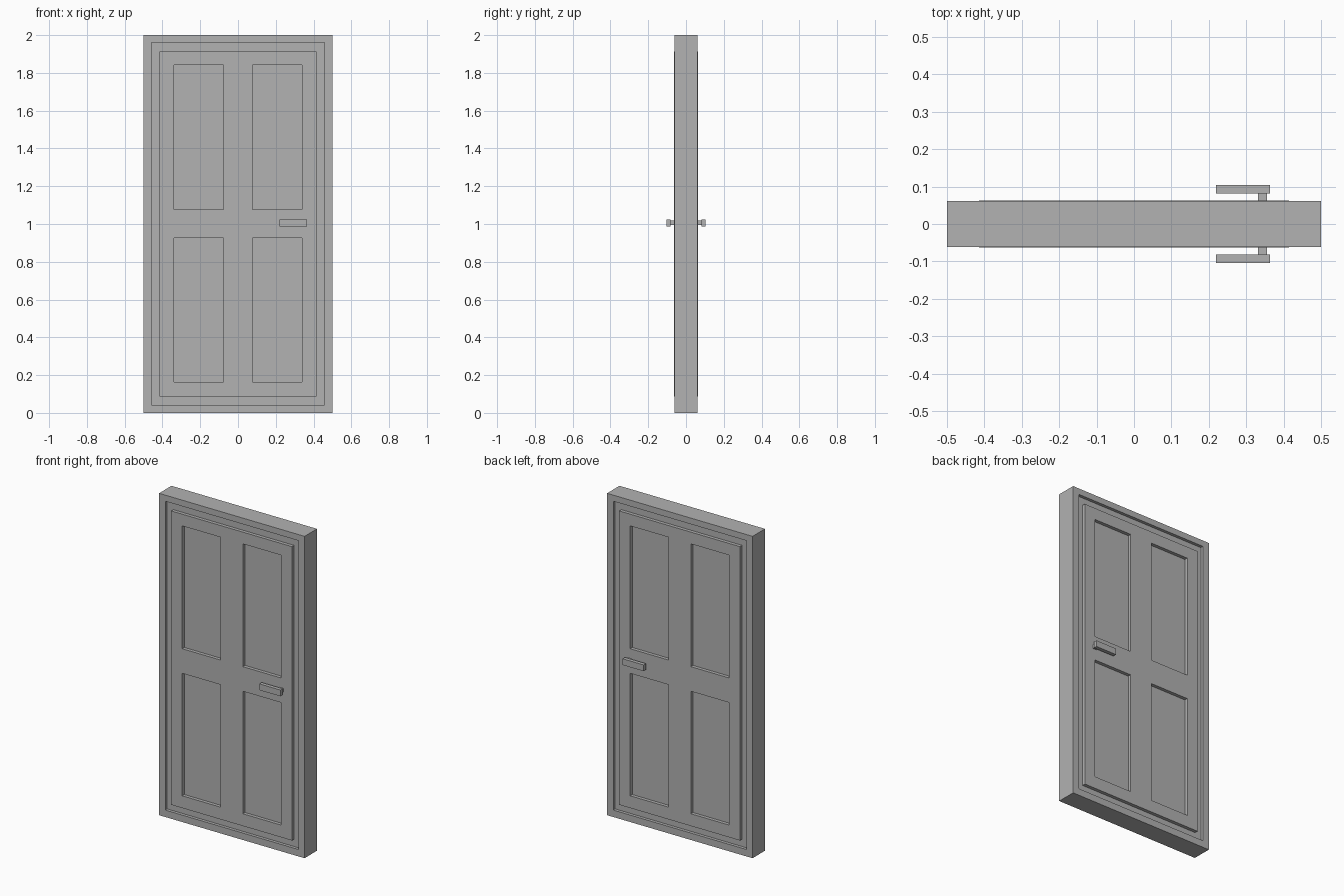
import bpy
import bmesh
from mathutils import Matrix

cube = bpy.data.objects.get("Cube")
if cube:
    bpy.data.objects.remove(cube, do_unlink=True)

GREY = 0.445
mat = bpy.data.materials.new("plain grey")
mat.use_nodes = True
mat.diffuse_color = (GREY, GREY, GREY, 1)
mat.node_tree.nodes["Principled BSDF"].inputs["Base Color"].default_value = (GREY, GREY, GREY, 1)


def add_object(name, bm):
    mesh = bpy.data.meshes.new(name)
    bmesh.ops.recalc_face_normals(bm, faces=bm.faces)
    bm.to_mesh(mesh)
    bm.free()
    mesh.materials.append(mat)
    obj = bpy.data.objects.new(name, mesh)
    bpy.context.collection.objects.link(obj)
    return obj


def box(name, x, y, z):
    """Box between the given low and high limits on each axis."""
    bm = bmesh.new()
    size = [b - a for a, b in (x, y, z)]
    mid = [(a + b) / 2 for a, b in (x, y, z)]
    bmesh.ops.create_cube(bm, size=1, matrix=Matrix.Translation(mid) @ Matrix.Diagonal((*size, 1)))
    return add_object(name, bm)


def pierced_board(name, xs, zs, half_depth):
    """Board cut into a grid, with every odd cell left open."""
    bm = bmesh.new()
    grid = [[bm.verts.new((x, -half_depth, z)) for z in zs] for x in xs]
    for i in range(len(xs) - 1):
        for j in range(len(zs) - 1):
            if not (i % 2 and j % 2):
                bm.faces.new((grid[i][j], grid[i + 1][j], grid[i + 1][j + 1], grid[i][j + 1]))
    solid = bmesh.ops.extrude_face_region(bm, geom=bm.faces[:], use_keep_orig=True)
    moved = [v for v in solid["geom"] if isinstance(v, bmesh.types.BMVert)]
    bmesh.ops.translate(bm, verts=moved, vec=(0, 2 * half_depth, 0))
    bmesh.ops.dissolve_limit(bm, angle_limit=0.01, verts=bm.verts[:], edges=bm.edges[:])
    return add_object(name, bm)


# Nested limits of the frame, stop and door
FRAME_X, STOP_X, DOOR_X = 0.5, 0.457, 0.415
STOP_Z = (0.043, 1.962)
DOOR_Z = (0.088, 1.914)
PANEL_X = (0.077, 0.34)
PANEL_Z = ((0.164, 0.925), (1.078, 1.841))
RECESS = 0.042

# Outer frame and the sunken stop inside it
pierced_board("door_frame", (-FRAME_X, -STOP_X, STOP_X, FRAME_X), (0, *STOP_Z, 2), 0.061)
pierced_board("door_stop", (-STOP_X, -DOOR_X, DOOR_X, STOP_X),
              (STOP_Z[0], *DOOR_Z, STOP_Z[1]), RECESS)

# Door leaf with four openings
near, far = PANEL_X
pierced_board("door_leaf", (-DOOR_X, -far, -near, near, far, DOOR_X),
              (DOOR_Z[0], *PANEL_Z[0], *PANEL_Z[1], DOOR_Z[1]), 0.063)

# Recessed panels filling the openings
for level, z in zip(("lower", "upper"), PANEL_Z):
    box(f"{level}_left_panel", (near, far), (-RECESS, RECESS), z)
    box(f"{level}_right_panel", (-far, -near), (-RECESS, RECESS), z)

# Lever handles, front and back
for side, s in (("front", -1), ("back", 1)):
    box(f"{side}_handle_stem", (0.331, 0.356), sorted((s * 0.062, s * 0.081)), (0.994, 1.018))
    box(f"{side}_handle_lever", (0.219, 0.364), sorted((s * 0.081, s * 0.104)), (0.986, 1.025))
